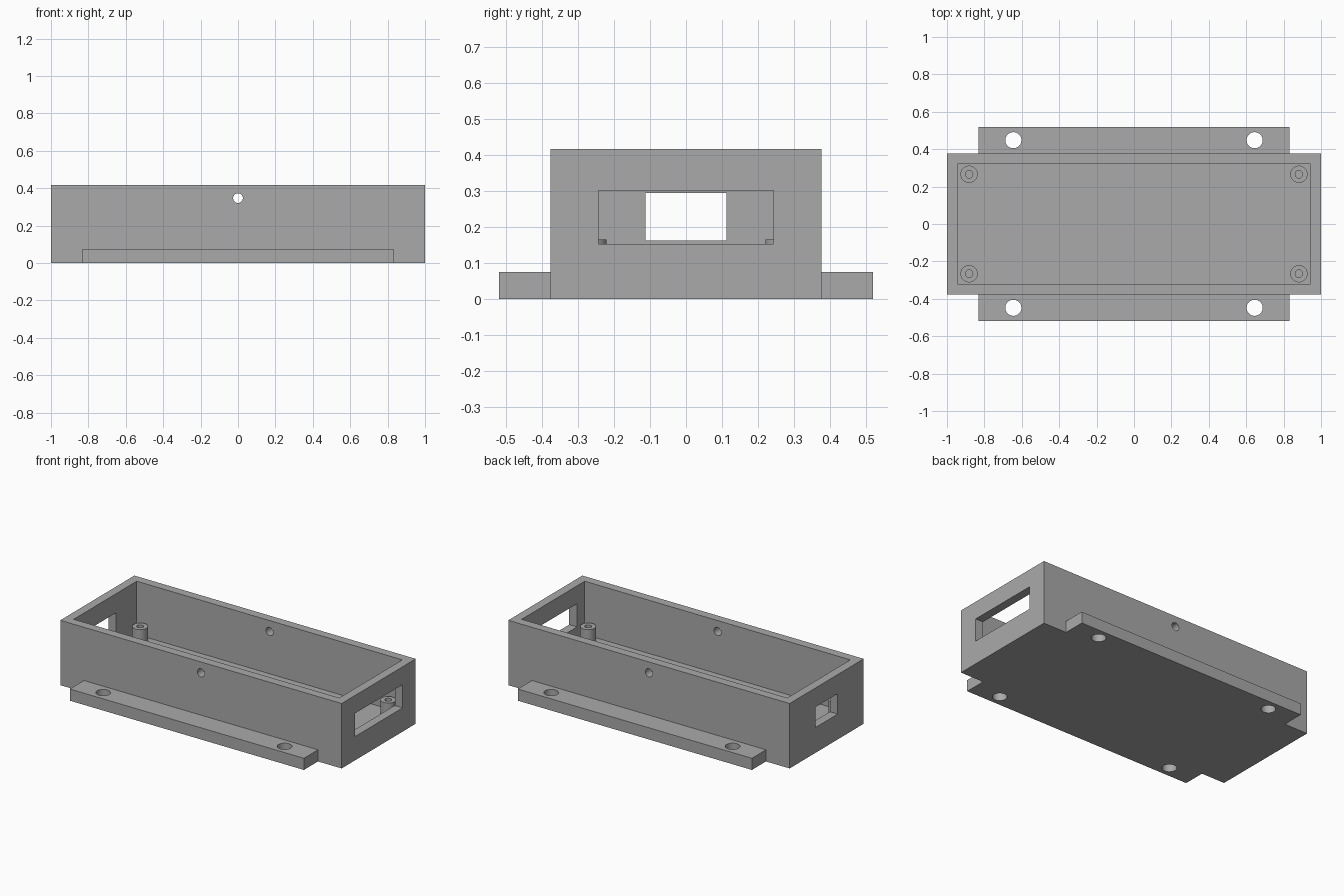
import bpy
import math

# Remove the default cube
if "Cube" in bpy.data.objects:
    bpy.data.objects.remove(bpy.data.objects["Cube"], do_unlink=True)

HALF_X, HALF_Y, HEIGHT = 1.0, 0.376, 0.417
WALL, FLOOR = 0.056, 0.075
FLANGE_X, FLANGE_Y = 0.832, 0.519
POST_TOP = 0.165

grey = bpy.data.materials.new("plain grey")
grey.use_nodes = True
colour = (0.4, 0.4, 0.4, 1)
grey.diffuse_color = colour
grey.node_tree.nodes["Principled BSDF"].inputs["Base Color"].default_value = colour


def box(name, x, y, z):
    """Box from (min, max) ranges along each axis."""
    bpy.ops.mesh.primitive_cube_add(size=1, location=[sum(r) / 2 for r in (x, y, z)])
    ob = bpy.context.object
    ob.name = name
    ob.scale = [r[1] - r[0] for r in (x, y, z)]
    bpy.ops.object.transform_apply(location=True, rotation=True, scale=True)
    ob.data.materials.append(grey)
    return ob


def rod(name, radius, centre, length, along_y=False):
    bpy.ops.mesh.primitive_cylinder_add(
        vertices=40, radius=radius, depth=length, location=centre,
        rotation=(math.pi / 2 if along_y else 0, 0, 0))
    ob = bpy.context.object
    ob.name = name
    bpy.ops.object.transform_apply(location=True, rotation=True, scale=True)
    ob.data.materials.append(grey)
    return ob


def combine(target, tool, operation):
    """Apply a boolean and discard the tool."""
    bpy.ops.object.select_all(action='DESELECT')
    target.select_set(True)
    bpy.context.view_layer.objects.active = target
    mod = target.modifiers.new("combine", 'BOOLEAN')
    mod.operation = operation
    mod.solver = 'EXACT'
    mod.object = tool
    bpy.ops.object.modifier_apply(modifier=mod.name)
    bpy.data.objects.remove(tool, do_unlink=True)


def corners(x, y):
    return [(sx * x, sy * y) for sx in (-1, 1) for sy in (-1, 1)]


# Case body with mounting flanges along front and back
case = box("enclosure", (-HALF_X, HALF_X), (-HALF_Y, HALF_Y), (0, HEIGHT))
flange = box("flange", (-FLANGE_X, FLANGE_X), (-FLANGE_Y, FLANGE_Y), (0, FLOOR))
combine(case, flange, 'UNION')

# Open cavity
ix, iy = HALF_X - WALL, HALF_Y - WALL
cavity = box("cavity", (-ix, ix), (-iy, iy), (FLOOR, HEIGHT + 0.2))
combine(case, cavity, 'DIFFERENCE')

# Wide opening in the left end, small opening in the right end
wide = box("wide_opening", (0.9, 1.1), (-0.243, 0.243), (0.153, 0.302))
combine(case, wide, 'DIFFERENCE')
small = box("small_opening", (-1.1, -0.9), (-0.112, 0.112), (0.163, 0.294))
combine(case, small, 'DIFFERENCE')

# Round hole through front and back walls
combine(case, rod("wall_hole", 0.026, (0, 0, 0.347), 2, True), 'DIFFERENCE')

# Screw holes in the flanges
for x, y in corners(0.645, 0.448):
    combine(case, rod("flange_hole", 0.043, (x, y, 0), 0.4), 'DIFFERENCE')

# Board posts in the cavity corners, each with a blind pilot hole
for x, y in corners(0.882, 0.266):
    bottom = FLOOR - 0.03
    post = rod("post", 0.046, (x, y, (POST_TOP + bottom) / 2), POST_TOP - bottom)
    combine(case, post, 'UNION')
    pilot = rod("pilot_hole", 0.02, (x, y, FLOOR + 0.105), 0.2)
    combine(case, pilot, 'DIFFERENCE')

bpy.ops.object.select_all(action='DESELECT')
case.select_set(True)
bpy.context.view_layer.objects.active = case
bpy.ops.object.shade_smooth_by_angle(angle=math.radians(30))
